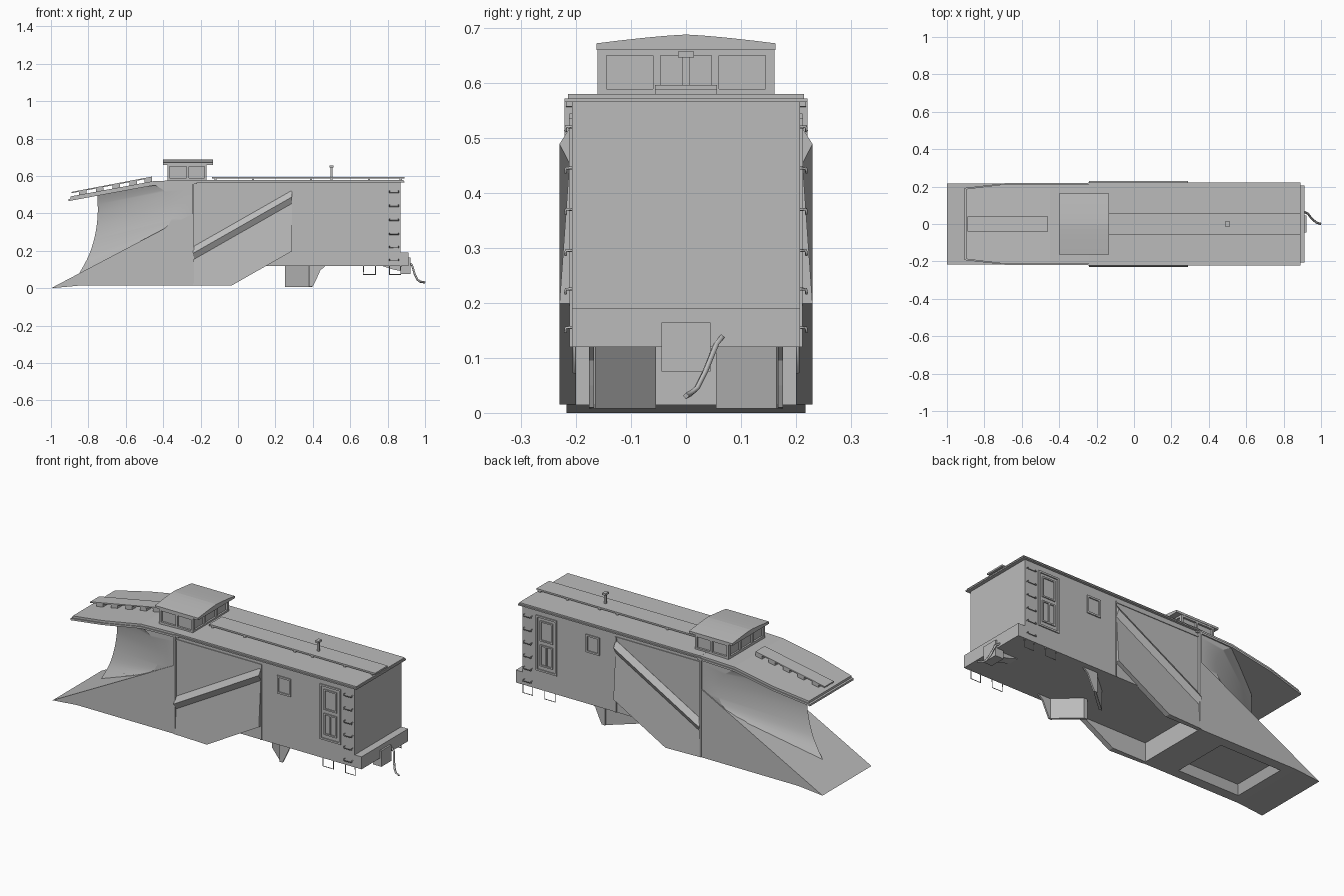
import bpy, bmesh, math
from mathutils import Vector

if "Cube" in bpy.data.objects:
    bpy.data.objects.remove(bpy.data.objects["Cube"])

grey = bpy.data.materials.new("plain_grey")
grey.diffuse_color = (0.5, 0.5, 0.5, 1)
grey.use_nodes = True
grey.node_tree.nodes["Principled BSDF"].inputs["Base Color"].default_value = grey.diffuse_color

def finish(name, bm, smooth=None):
    bmesh.ops.recalc_face_normals(bm, faces=bm.faces)
    me = bpy.data.meshes.new(name)
    bm.to_mesh(me)
    bm.free()
    me.materials.append(grey)
    if smooth:
        me.polygons.foreach_set("use_smooth", [True] * len(me.polygons))
        me.set_sharp_from_angle(angle=math.radians(smooth))
    ob = bpy.data.objects.new(name, me)
    bpy.context.scene.collection.objects.link(ob)
    return ob

def loft(name, a, b, cut_z=None):
    """Solid between two matching polygons."""
    bm = bmesh.new()
    va, vb = [bm.verts.new(p) for p in a], [bm.verts.new(p) for p in b]
    n = len(a)
    bm.faces.new(va)
    bm.faces.new(vb)
    for i in range(n):
        bm.faces.new((va[i], va[(i + 1) % n], vb[(i + 1) % n], vb[i]))
    if cut_z is not None:
        bmesh.ops.bisect_plane(bm, geom=bm.verts[:] + bm.edges[:] + bm.faces[:],
                               plane_co=(0, 0, cut_z), plane_no=(0, 0, 1), clear_inner=True)
        bmesh.ops.holes_fill(bm, edges=[e for e in bm.edges if e.is_boundary])
    return finish(name, bm)

def prism(name, pts, y0, y1):
    """Side profile (x, z) extruded across y."""
    return loft(name, [(x, y0, z) for x, z in pts], [(x, y1, z) for x, z in pts])

def box(name, x0, x1, y0, y1, z0, z1):
    return prism(name, [(x0, z0), (x1, z0), (x1, z1), (x0, z1)], y0, y1)

def wire(name, pts, r):
    """Square-section rod through points."""
    cu = bpy.data.curves.new(name, 'CURVE')
    cu.dimensions = '3D'
    cu.bevel_depth = r
    cu.bevel_resolution = 0
    cu.use_fill_caps = True
    sp = cu.splines.new('POLY')
    sp.points.add(len(pts) - 1)
    for p, q in zip(sp.points, pts):
        p.co = (*q, 1)
    cu.materials.append(grey)
    ob = bpy.data.objects.new(name, cu)
    bpy.context.scene.collection.objects.link(ob)

def frame(name, x0, x1, z0, z1, s, t=0.01, y=0.207, d=0.006):
    """Rectangular trim on a side wall."""
    for i, (a, b, c, e) in enumerate([(x0, x1, z0, z0 + t), (x0, x1, z1 - t, z1),
                                      (x0, x0 + t, z0, z1), (x1 - t, x1, z0, z1)]):
        box(f"{name}_{i}", a, b, s * (y - 0.004), s * (y + d), c, e)

# Car body and roof
box("car_body", -0.24, 0.87, -0.207, 0.207, 0.12, 0.567)
box("roof_eave", -0.24, 0.89, -0.221, 0.221, 0.565, 0.572)
box("roof_deck", -0.24, 0.885, -0.215, 0.215, 0.572, 0.58)
box("roof_walk", -0.14, 0.89, -0.056, 0.056, 0.587, 0.596)
for x in (-0.12, 0.08, 0.39, 0.50, 0.70, 0.87):
    box("roof_walk_support", x - 0.006, x + 0.006, -0.056, 0.056, 0.578, 0.588)
box("smoke_pipe", 0.494, 0.506, -0.006, 0.006, 0.59, 0.648)
box("smoke_pipe_cap", 0.49, 0.51, -0.015, 0.015, 0.646, 0.657)

# Plow ramp with a sunken pocket underneath
ramp = prism("plow_ramp", [(-1, 0), (-0.85, 0.014), (-0.24, 0.014), (-0.24, 0.40)], -0.217, 0.217)
bm = bmesh.new()
bm.from_mesh(ramp.data)
bm.faces.ensure_lookup_table()
under = min((f for f in bm.faces if f.normal.z < -0.99 and f.calc_center_median().x > -0.7),
            key=lambda f: f.calc_center_median().z)
bmesh.ops.inset_region(bm, faces=[under], thickness=0.08)
for v in under.verts:
    v.co.x = -0.80 if v.co.x < -0.5 else -0.42
bmesh.ops.inset_region(bm, faces=[under], thickness=0.03)
for v in under.verts:
    v.co.z = 0.06
bm.to_mesh(ramp.data)
bm.free()

# Curved moldboard: straight rulings from the centre prow to the side edges
prow = [(-.85, .078), (-.80, .17), (-.77, .26), (-.755, .34), (-.75, .40), (-.75, .45), (-.75, .495)]
edge = [(-.46, .282), (-.385, .326), (-.352, .375), (-.345, .43), (-.365, .485), (-.40, .525), (-.45, .555)]
def dense(pts, n=4):
    out = []
    for i in range(len(pts) - 1):
        p0, p1, p2, p3 = [Vector(pts[min(max(j, 0), len(pts) - 1)]) for j in range(i - 1, i + 3)]
        for k in range(n):
            t = k / n
            out.append(0.5 * (2 * p1 + (p2 - p0) * t + (2 * p0 - 5 * p1 + 4 * p2 - p3) * t ** 2
                              + (3 * p1 - p0 - 3 * p2 + p3) * t ** 3))
    return out + [Vector(pts[-1])]
bm = bmesh.new()
rows = []
for p, e in zip(dense(prow), dense(edge)):
    f = (e.y - 0.282) / (0.555 - 0.282)
    zb = 0.282 + f * 0.29
    co = [(-.24, -.211, zb), (e.x, -.211, e.y), (p.x, 0, p.y), (e.x, .211, e.y), (-.24, .211, zb)]
    rows.append([bm.verts.new(c) for c in co])
for a, b in zip(rows, rows[1:]):
    for i in range(4):
        bm.faces.new((a[i], a[i + 1], b[i + 1], b[i]))
for r in (rows[0], rows[-1]):
    bm.faces.new(r)
finish("moldboard", bm, 30)

# Sloping hood over the plow, in two layers, with its own walk
def hood(name, w, dz, t, x0):
    secs = [(x0, .19 + w, .483 + (x0 + .9) * .19), (-.69, .215 + w, .522), (-.45, .215 + w, .566), (-.22, .215 + w, .573)]
    for (xa, wa, za), (xb, wb, zb) in zip(secs, secs[1:]):
        loft(name, [(xa, y, za + dz + h) for y, h in ((-wa, 0), (wa, 0), (wa, t), (-wa, t))],
             [(xb, y, zb + dz + h) for y, h in ((-wb, 0), (wb, 0), (wb, t), (-wb, t))])
hood("hood_eave", 0.003, -0.016, 0.011, -0.905)
hood("hood_deck", -0.002, -0.006, 0.013, -0.895)
prism("hood_walk", [(-.89, .508), (-.46, .590), (-.46, .597), (-.89, .515)], -0.04, 0.04)
for x in (-.83, -.74, -.65, -.56, -.48):
    z = .508 + (x + .89) * .19
    box("hood_walk_support", x - .02, x + .02, -.04, .04, z - .022, z + .003)

# Lookout cabin on the roof
box("cabin_core", -0.367, -0.178, -0.15, 0.15, 0.575, 0.662)
for s in (-1, 1):
    for x in (-0.377, -0.275, -0.180):
        box("cabin_side_post", x, x + 0.012, s * 0.145, s * 0.161, 0.575, 0.662)
    for z in (0.575, 0.650):
        box("cabin_side_rail", -0.377, -0.168, s * 0.145, s * 0.161, z, z + 0.014)
for x in (-0.377, -0.180):
    for y in (-0.161, -0.06, 0.046, 0.147):
        box("cabin_end_post", x, x + 0.012, y, y + 0.014, 0.575, 0.662)
    for z in (0.575, 0.650):
        box("cabin_end_rail", x, x + 0.012, -0.161, 0.161, z, z + 0.014)
top = [(0.163 * k / 6, 0.688 - 0.016 * abs(k / 6) ** 1.3) for k in range(-6, 7)]
sec = [(-0.163, 0.66)] + top + [(0.163, 0.66)]
loft("cabin_roof", [(-0.402, y, z) for y, z in sec], [(-0.134, y, z) for y, z in sec])

# Parts repeated on both sides
for s in (-1, 1):
    # Folding wing with a raised diagonal lip
    wing = [(.2, .035), (.208, .035), (.23, 0), (.212, -.035), (.23, -.29), (.2, -.29)]
    loft("side_wing", [(-.24, s * y, .187 + z) for y, z in wing],
         [(.29, s * y, .489 + z) for y, z in wing], cut_z=0.015)
    box("wing_hinge", -0.247, -0.236, s * 0.2, s * 0.221, 0.015, 0.57)
    box("wing_top_strip", -0.24, 0.29, s * 0.2, s * 0.211, 0.536, 0.544)
    box("wing_rear_strip", 0.285, 0.293, s * 0.2, s * 0.212, 0.12, 0.544)
    # Small window and door
    frame("window_frame", 0.39, 0.475, 0.41, 0.51, s)
    frame("door_frame", 0.655, 0.785, 0.225, 0.535, s)
    frame("door_upper_pane", 0.68, 0.76, 0.395, 0.51, s, 0.008)
    frame("door_lower_pane", 0.68, 0.76, 0.255, 0.375, s, 0.008)
    box("door_mullion", 0.716, 0.724, s * 0.2, s * 0.213, 0.255, 0.375)
    # Ladder rungs
    for z in (0.155, 0.225, 0.295, 0.37, 0.445, 0.52):
        wire("ladder_rung", [(0.81, s * 0.205, z), (0.81, s * 0.218, z), (0.81, s * 0.219, z - 0.008),
                             (0.858, s * 0.219, z - 0.008), (0.858, s * 0.218, z), (0.858, s * 0.205, z)], 0.003)
    # Stirrup steps
    for x0, x1 in ((0.67, 0.735), (0.81, 0.87)):
        wire("stirrup_step", [(x0, s * 0.203, 0.125), (x0, s * 0.203, 0.073),
                              (x1, s * 0.203, 0.073), (x1, s * 0.203, 0.125)], 0.003)
    # Angled flanger blades and their braces
    plan = [(0.25, 0.055), (0.385, 0.172), (0.395, 0.165), (0.272, 0.055)]
    loft("flanger_blade", [(x, s * y, 0.008) for x, y in plan], [(x, s * y, 0.122) for x, y in plan])
    prism("flanger_brace", [(0.38, 0.008), (0.40, 0.01), (0.42, 0.05), (0.44, 0.095), (0.47, 0.122), (0.38, 0.122)],
          s * 0.167, s * 0.176)

# Rear sill, coupler and air hose
box("rear_sill", 0.865, 0.912, -0.207, 0.207, 0.12, 0.19)
box("coupler_block", 0.87, 0.922, -0.045, 0.045, 0.075, 0.164)
prism("draft_gear", [(0.76, 0.122), (0.83, 0.10), (0.88, 0.09), (0.88, 0.122)], -0.03, 0.03)
wire("air_hose", [(0.905, 0.067, 0.14), (0.93, 0.055, 0.125), (0.945, 0.035, 0.075),
                  (0.96, 0.02, 0.045), (0.975, 0.008, 0.035), (1.0, 0, 0.031)], 0.006)
